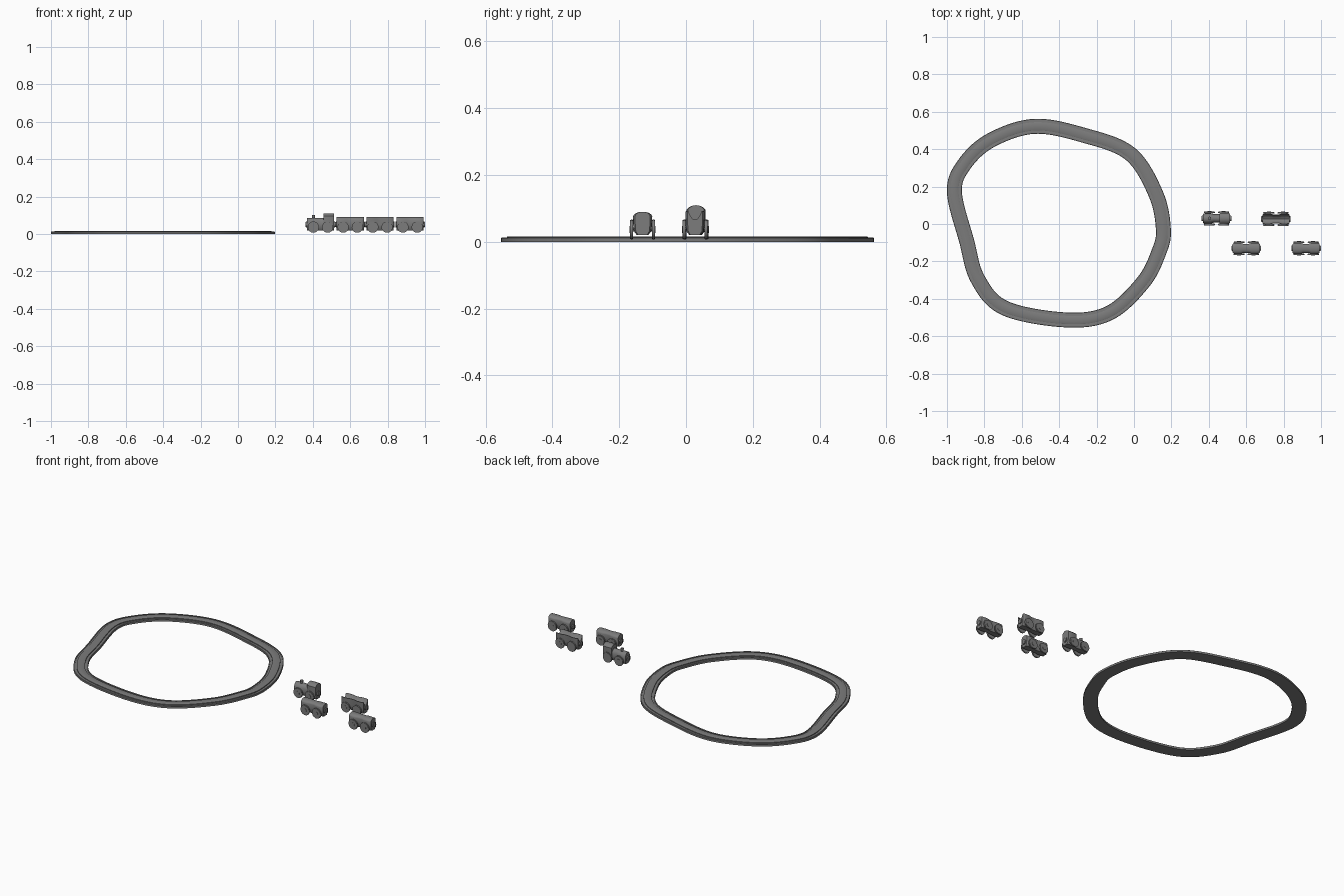
import bpy, bmesh, math
from mathutils import Vector, Matrix

cube = bpy.data.objects.get("Cube")
if cube:
    bpy.data.objects.remove(cube, do_unlink=True)

grey = bpy.data.materials.new("mid_grey")
grey.use_nodes = True
grey.diffuse_color = (0.2, 0.2, 0.2, 1)
grey.node_tree.nodes["Principled BSDF"].inputs["Base Color"].default_value = (0.2, 0.2, 0.2, 1)


def finish(name, bm, at=(0, 0, 0)):
    bmesh.ops.recalc_face_normals(bm, faces=bm.faces)
    mesh = bpy.data.meshes.new(name)
    bm.to_mesh(mesh)
    bm.free()
    mesh.materials.append(grey)
    obj = bpy.data.objects.new(name, mesh)
    obj.location = at
    bpy.context.collection.objects.link(obj)
    bpy.ops.object.select_all(action='DESELECT')
    obj.select_set(True)
    bpy.context.view_layer.objects.active = obj
    bpy.ops.object.shade_smooth_by_angle(angle=math.radians(35))
    return obj


def skin(rings, closed=False):
    """Join equal rings of points into a tube, capped unless closed."""
    bm = bmesh.new()
    vs = [[bm.verts.new(p) for p in ring] for ring in rings]
    n = len(vs[0])
    pairs = list(zip(vs, vs[1:])) + ([(vs[-1], vs[0])] if closed else [])
    for a, b in pairs:
        for i in range(n):
            bm.faces.new((a[i], a[(i + 1) % n], b[(i + 1) % n], b[i]))
    if not closed:
        bm.faces.new(vs[0])
        bm.faces.new(vs[-1])
    return bm


def mirrored(half):
    return half + [(-y, z) for y, z in reversed(half) if abs(y) > 1e-6]


def cylinder(name, at, radius, depth, axis, end_radius=None, bevel=0.0):
    bm = bmesh.new()
    rot = Matrix.Rotation(math.pi / 2, 4, axis) if axis in 'XY' else Matrix()
    bmesh.ops.create_cone(bm, cap_ends=True, segments=32, radius1=radius,
                          radius2=end_radius or radius, depth=depth, matrix=rot)
    if bevel:
        rims = [e for e in bm.edges if any(len(f.verts) > 4 for f in e.link_faces)]
        bmesh.ops.bevel(bm, geom=rims, offset=bevel, segments=2, affect='EDGES')
    return finish(name, bm, at)


# Track: grooved section swept round a smooth closed loop
path = [(0.157, -0.03), (0.117, 0.16), (-0.02, 0.375), (-0.27, 0.475), (-0.535, 0.522),
        (-0.77, 0.445), (-0.91, 0.315), (-0.96, 0.17), (-0.895, -0.09), (-0.835, -0.295),
        (-0.69, -0.45), (-0.36, -0.513), (-0.13, -0.475), (0.05, -0.31), (0.133, -0.15)]
pts = [Vector(p) for p in path]
centre = []
for i in range(len(pts)):
    a, b, c, d = (pts[(i + k) % len(pts)] for k in (-1, 0, 1, 2))
    for s in range(12):
        t = s / 12
        centre.append(0.5 * (2 * b + (c - a) * t + (2 * a - 5 * b + 4 * c - d) * t ** 2
                             + (3 * b - a - 3 * c + d) * t ** 3))
section = mirrored([(0.040, 0), (0.040, 0.011), (0.038, 0.013), (0.033, 0.013),
                    (0.033, 0.010), (0.022, 0.010), (0.022, 0.015), (0.020, 0.016)])
rings = []
for i, p in enumerate(centre):
    d = (centre[(i + 1) % len(centre)] - centre[i - 1]).normalized()
    rings.append([(p.x + d.y * y, p.y - d.x * y, z) for y, z in section])
finish("track", skin(rings, True))

# Body sections
lower = [(0.017, 0.020), (0.026, 0.032), (0.028, 0.050)]
arched = mirrored(lower + [(0.029, 0.076), (0.026, 0.082), (0.018, 0.087),
                           (0.009, 0.0895), (0, 0.090)])
trough = mirrored(lower + [(0.029, 0.091), (0.026, 0.092), (0.018, 0.078),
                           (0.009, 0.069), (0, 0.066)])
boiler = mirrored(lower + [(0.026, 0.066), (0.021, 0.076), (0.013, 0.083), (0, 0.086)])
cab = mirrored([(0.026, 0.030), (0.028, 0.050), (0.028, 0.096), (0.022, 0.103),
                (0.012, 0.108), (0, 0.110)])
# Waisted plan shape: (distance along, width factor)
plan = [(-0.073, 0.78), (-0.068, 0.94), (-0.058, 1), (-0.030, 1), (-0.014, 0.82)]
plan += [(-x, w) for x, w in reversed(plan)]


def loft(name, profile, stations, at):
    return finish(name, skin([[(x, y * w, z) for y, z in profile] for x, w in stations]), at)


def running_gear(name, x, y):
    """Wheels with hubs, axles and end couplings."""
    for end, sx in (("front", -1), ("rear", 1)):
        wx = x + sx * 0.038
        cylinder(f"{name}_{end}_axle", (wx, y, 0.037), 0.006, 0.07, 'X')
        for side, sy in (("left", 1), ("right", -1)):
            cylinder(f"{name}_{end}_{side}_wheel", (wx, y + sy * 0.0325, 0.037),
                     0.030, 0.009, 'X', bevel=0.002)
            cylinder(f"{name}_{end}_{side}_hub", (wx, y + sy * 0.037, 0.037),
                     0.011, 0.003, 'X')
        cylinder(f"{name}_{end}_coupling", (x + sx * 0.074, y, 0.051),
                 0.015, 0.010, 'Y', bevel=0.002)


# Three wagons
for name, profile, x, y in (("wagon_a", arched, 0.600, -0.130),
                            ("open_wagon", trough, 0.759, 0.027),
                            ("wagon_b", arched, 0.920, -0.130)):
    loft(name + "_body", profile, plan, (x, y, 0))
    running_gear(name, x, y)

# Engine: boiler in front, tall cab behind, chimney
ex, ey = 0.441, 0.030
loft("engine_boiler", boiler, plan, (ex, ey, 0))
loft("engine_cab", cab, [(0.016, 0.94), (0.021, 1), (0.066, 1), (0.073, 0.88)], (ex, ey, 0))
cylinder("engine_chimney", (ex - 0.037, ey, 0.09), 0.007, 0.022, 'Z', end_radius=0.009)
running_gear("engine", ex, ey)
